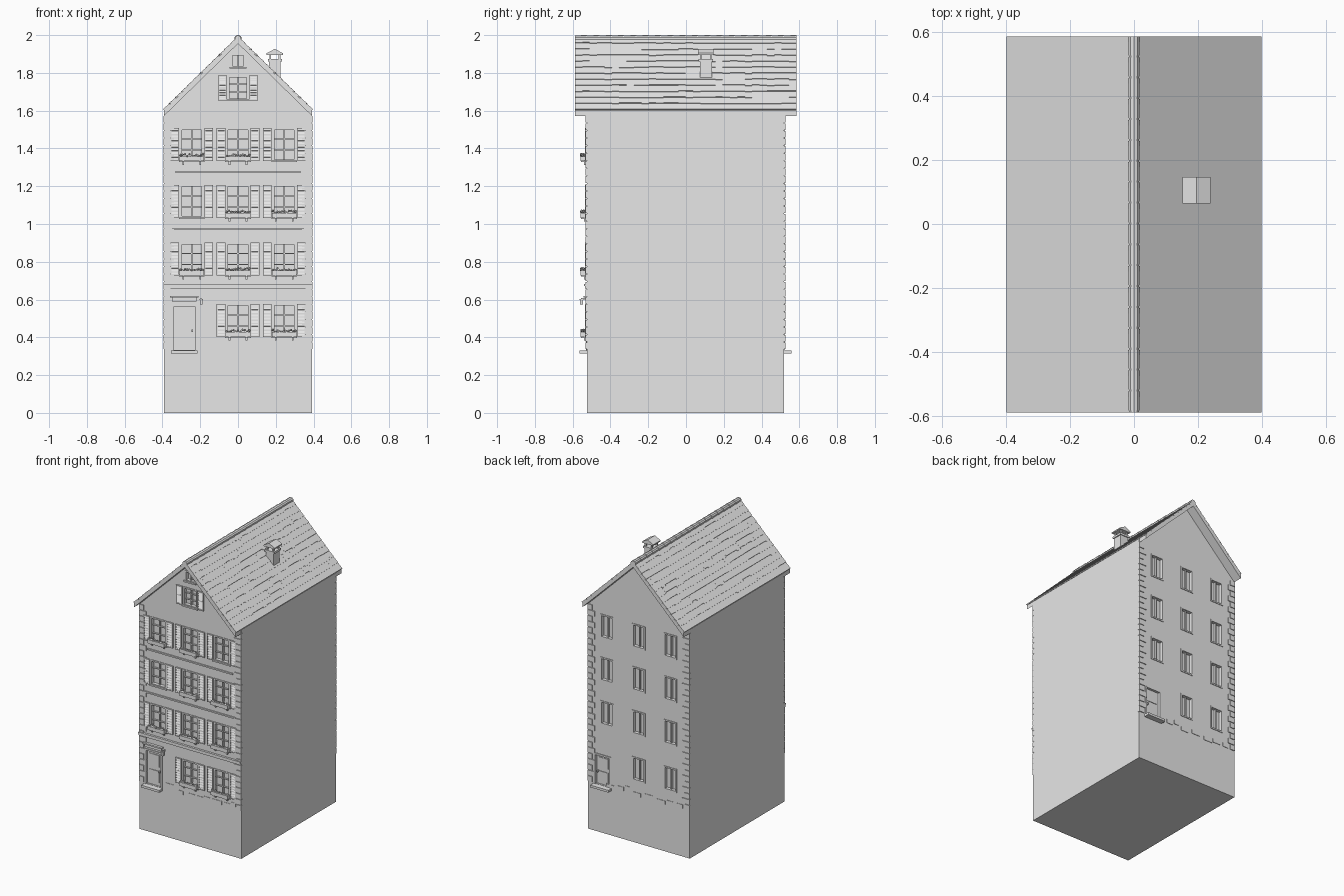
import bpy, bmesh, math, random
from mathutils import Matrix, Vector

random.seed(4)
cube = bpy.data.objects.get("Cube")
if cube:
    bpy.data.objects.remove(cube, do_unlink=True)

GREY = (0.8, 0.8, 0.8, 1)
mat = bpy.data.materials.new("plain grey")
mat.use_nodes = True
mat.diffuse_color = GREY
mat.node_tree.nodes["Principled BSDF"].inputs["Base Color"].default_value = GREY

WALL = {-1: 0.525, 1: 0.52}          # distance of the front and back wall
FRONT, BACK = -1, 1


def finish(name, bm):
    bmesh.ops.recalc_face_normals(bm, faces=bm.faces)
    mesh = bpy.data.meshes.new(name)
    bm.to_mesh(mesh)
    bm.free()
    mesh.materials.append(mat)
    ob = bpy.data.objects.new(name, mesh)
    bpy.context.collection.objects.link(ob)
    return ob


def box(bm, center, size, rot=Matrix()):
    m = Matrix.Translation(center) @ rot @ Matrix.Diagonal((*size, 1))
    bmesh.ops.create_cube(bm, size=1, matrix=m)


def panel(bm, side, x, z, w, h, inner, outer):
    """Box on a facade, reaching from inner to outer depth off the wall."""
    y = side * (WALL[side] + (inner + outer) / 2)
    box(bm, (x, y, z), (w, outer - inner, h))


def prism(bm, profile, y0, y1):
    face = bm.faces.new([bm.verts.new((x, y0, z)) for x, z in profile])
    ext = bmesh.ops.extrude_face_region(bm, geom=[face])
    verts = [v for v in ext["geom"] if isinstance(v, bmesh.types.BMVert)]
    bmesh.ops.translate(bm, verts=verts, vec=(0, y1 - y0, 0))


def window(bm, side, x, z, w, h, bars):
    t = 0.01
    for s in (-1, 1):
        panel(bm, side, x + s * (w - t) / 2, z, t, h, -0.02, 0.004)
        panel(bm, side, x, z + s * (h - t) / 2, w, t, -0.02, 0.004)
    panel(bm, side, x, z, 0.008, h, -0.02, -0.006)
    for k in range(bars):
        panel(bm, side, x, z + h * ((k + 1) / (bars + 1) - 0.5), w, 0.005, -0.02, -0.008)


# Window layout: x, z, width, height
COLS, ROWS = (-0.245, 0, 0.245), (0.49, 0.815, 1.12, 1.42)
front = [(x, z, 0.125, 0.175) for z in ROWS for x in COLS if not (x < 0 and z == ROWS[0])]
attic = [(0, 1.72, 0.11, 0.13), (0, 1.865, 0.08, 0.075)]
back = [(x, z + 0.025, 0.1, 0.165) for z in ROWS for x in COLS if not (x > 0 and z == ROWS[0])]
doors = [(FRONT, -0.285, 0.45, 0.125, 0.24), (BACK, 0.28, 0.435, 0.12, 0.21)]

# Walls with recessed openings
bm = bmesh.new()
prism(bm, [(-0.393, 0), (0.393, 0), (0.393, 1.6), (0, 1.975), (-0.393, 1.6)], -WALL[FRONT], WALL[BACK])
walls = finish("walls", bm)
bm = bmesh.new()
for side, group in ((FRONT, front + attic), (BACK, back)):
    for x, z, w, h in group:
        panel(bm, side, x, z, w - 0.004, h - 0.004, -0.02, 0.05)
for side, x, z, w, h in doors:
    panel(bm, side, x, z, w - 0.004, h - 0.004, -0.02, 0.05)
cutter = finish("opening_cutter", bm)
cutter.hide_render = True
cut = walls.modifiers.new("openings", "BOOLEAN")
cut.operation, cut.object, cut.solver = "DIFFERENCE", cutter, "EXACT"
bpy.context.view_layer.objects.active = walls
bpy.ops.object.modifier_apply(modifier=cut.name)
bpy.data.objects.remove(cutter, do_unlink=True)

# Window frames
for name, side, group, bars in (("front_windows", FRONT, front + attic[:1], 2),
                                ("attic_window", FRONT, attic[1:], 0),
                                ("back_windows", BACK, back, 0)):
    bm = bmesh.new()
    for w in group:
        window(bm, side, *w, bars)
    finish(name, bm)

# Sills, and flower boxes on brackets
sills, boxes, flowers = bmesh.new(), bmesh.new(), bmesh.new()
bare = {(0.245, ROWS[3]), (-0.245, ROWS[2])}
for x, z, w, h in front + attic:
    low = z - h / 2
    panel(sills, FRONT, x, low, w + 0.012, 0.01, 0, 0.012)
    if (x, z) in bare or z > 1.6:
        continue
    panel(boxes, FRONT, x, low + 0.013, 0.13, 0.026, 0.008, 0.033)
    for s in (-1, 1):
        panel(boxes, FRONT, x + s * 0.045, low - 0.008, 0.008, 0.024, 0, 0.014)
        panel(boxes, FRONT, x + s * 0.045, low - 0.001, 0.008, 0.008, 0, 0.03)
    for k in range(11):
        p = Vector((x - 0.06 + 0.012 * k, -WALL[FRONT] - random.uniform(0.012, 0.03),
                    low + random.uniform(0.026, 0.038)))
        bmesh.ops.create_icosphere(flowers, subdivisions=1, radius=0.007, matrix=Matrix.Translation(p))
finish("window_sills", sills)
finish("flower_boxes", boxes)
finish("flowers", flowers)

# Louvred shutters
bm = bmesh.new()
for x, z, w, h in front + attic[:1]:
    for s in (-1, 1):
        cx, sw = x + s * (w / 2 + 0.027), 0.046
        panel(bm, FRONT, cx, z, sw, h, 0, 0.004)
        for t in (-1, 1):
            panel(bm, FRONT, cx + t * (sw / 2 - 0.003), z, 0.006, h, 0, 0.009)
        for t in (-1, 0, 1):
            panel(bm, FRONT, cx, z + t * (h / 2 - 0.004), sw, 0.008, 0, 0.009)
        for k in range(10):
            lz = z + h * ((k + 0.5) / 10 - 0.5)
            box(bm, (cx, -WALL[FRONT] - 0.005, lz), (sw - 0.01, 0.003, 0.012),
                Matrix.Rotation(math.radians(-25), 4, "X"))
finish("shutters", bm)

# Horizontal courses
bm = bmesh.new()
panel(bm, FRONT, 0, 0.665, 0.786, 0.014, 0, 0.01)
panel(bm, FRONT, 0, 0.677, 0.79, 0.01, 0, 0.015)
panel(bm, FRONT, 0, 0.972, 0.7, 0.01, 0, 0.008)
panel(bm, FRONT, 0, 1.275, 0.66, 0.01, 0, 0.008)
finish("string_courses", bm)

# Corner stones
bm = bmesh.new()
for side in (FRONT, BACK):
    for s in (-1, 1):
        for k in range(31):
            w = 0.055 if k % 2 else 0.036
            panel(bm, side, s * (0.394 - w / 2), 0.355 + k * 0.04, w, 0.036, -0.01, 0.006)
finish("corner_stones", bm)

# Loose stones along the foot of the storeys
bm = bmesh.new()
for side, lo, hi in ((FRONT, -0.19, 0.34), (BACK, -0.34, 0.19)):
    x = lo
    while x < hi:
        w = random.uniform(0.03, 0.07)
        panel(bm, side, x + w / 2, random.choice((0.34, 0.35, 0.365)), w, 0.025, -0.005, 0.003)
        x += w + random.uniform(0.005, 0.05)
finish("foot_stones", bm)

# Doors, steps, lintel and lamp
bm, steps = bmesh.new(), bmesh.new()
for side, x, z, w, h in doors:
    for s in (-1, 1):
        panel(bm, side, x + s * w / 2, z, 0.012, h, -0.02, 0.005)
    panel(bm, side, x, z + h / 2, w + 0.012, 0.012, -0.02, 0.005)
    panel(bm, side, x, z, w - 0.012, h, -0.02, -0.012)
    for t in (-1, 1):
        panel(bm, side, x, z + t * h * 0.23, w * 0.6, h * 0.34, -0.02, -0.008)
    panel(bm, side, x + w * 0.34, z - 0.015, 0.008, 0.012, -0.015, 0.004)
    panel(steps, side, x, 0.322, 0.14, 0.016, -0.01, 0.038)
finish("doors", bm)
finish("door_steps", steps)
bm = bmesh.new()
panel(bm, FRONT, -0.285, 0.6, 0.13, 0.02, 0, 0.008)
panel(bm, FRONT, -0.285, 0.615, 0.15, 0.01, 0, 0.018)
finish("door_lintel", bm)
bm = bmesh.new()
panel(bm, FRONT, -0.195, 0.604, 0.006, 0.006, 0, 0.032)
panel(bm, FRONT, -0.195, 0.587, 0.014, 0.026, 0.02, 0.036)
panel(bm, FRONT, -0.195, 0.601, 0.02, 0.005, 0.017, 0.039)
finish("door_lamp", bm)

# Roof slab
Y0, Y1 = -0.588, 0.585
bm = bmesh.new()
prism(bm, [(-0.392, 1.572), (-0.392, 1.602), (0, 1.985), (0.392, 1.602), (0.392, 1.572), (0, 1.955)], Y0, Y1)
finish("roof_slab", bm)

# Roof tiles in overlapping, uneven rows
bm = bmesh.new()
ROW_COUNT, TILES = 12, 30
slope = math.atan2(0.383, 0.392)
length = math.hypot(0.383, 0.392)
pitch, width = length / ROW_COUNT, (Y1 - Y0) / TILES
for s in (-1, 1):
    for r in range(ROW_COUNT):
        drop = 0
        for k in range(TILES):
            if random.random() < 0.5:
                drop = random.uniform(-0.005, 0.005) if r else 0
            a, b = pitch * r + drop, pitch * (r + 1) + 0.002
            mid = (a + b) / 2
            lift = 0.003
            x = 0.392 - mid * math.cos(slope) + lift * math.sin(slope)
            z = 1.602 + mid * math.sin(slope) + lift * math.cos(slope)
            rot = Matrix.Rotation(s * (slope - 0.07), 4, "Y")
            box(bm, (s * x, Y0 + width * (k + 0.5), z), (b - a, width, 0.007), rot)
finish("roof_tiles", bm)

# Ridge caps
bm = bmesh.new()
CAPS = 18
step = (Y1 - Y0) / CAPS
for k in range(CAPS):
    m = Matrix.Translation((0, Y0 + step * (k + 0.5), 1.981)) @ Matrix.Rotation(math.pi / 2, 4, "X")
    bmesh.ops.create_cone(bm, cap_ends=True, segments=10, radius1=0.0195, radius2=0.017,
                          depth=step, matrix=m)
finish("ridge_caps", bm)

# Chimney with a gabled cap on four posts
bm = bmesh.new()
CX, CY = 0.195, 0.105
box(bm, (CX, CY, 1.8), (0.06, 0.064, 0.12))
box(bm, (CX, CY, 1.866), (0.074, 0.076, 0.014))
for sx in (-1, 1):
    for sy in (-1, 1):
        box(bm, (CX + sx * 0.024, CY + sy * 0.026, 1.885), (0.01, 0.01, 0.03))
prism(bm, [(CX - 0.043, 1.896), (CX - 0.043, 1.904), (CX, 1.927), (CX + 0.043, 1.904), (CX + 0.043, 1.896)],
      CY - 0.041, CY + 0.041)
finish("chimney", bm)
